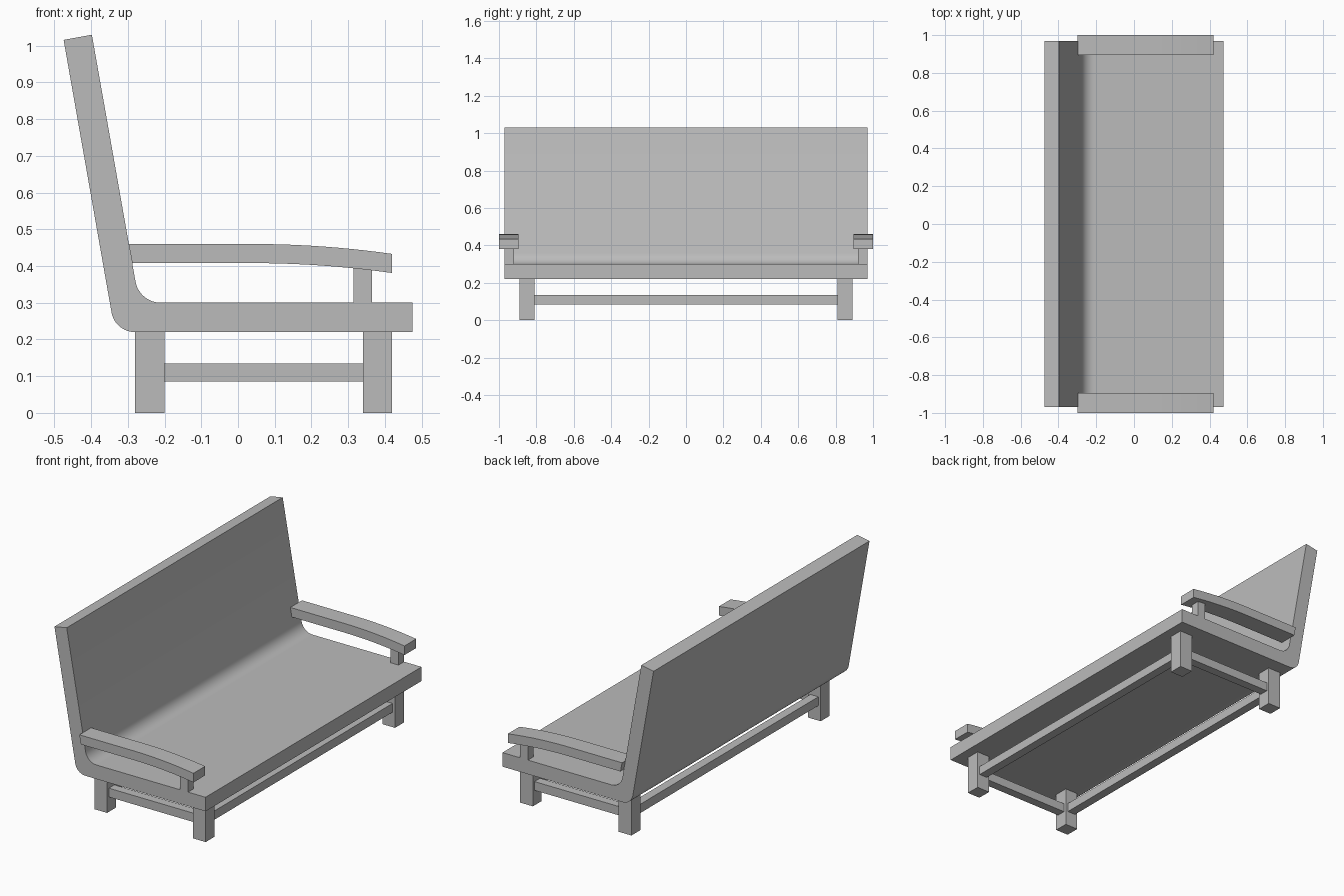
import bpy, bmesh, math
from mathutils import Vector

cube = bpy.data.objects.get("Cube")
if cube:
    bpy.data.objects.remove(cube, do_unlink=True)

GREY = (0.5, 0.5, 0.5, 1)
mat = bpy.data.materials.new("light grey")
mat.use_nodes = True
mat.diffuse_color = GREY
mat.node_tree.nodes["Principled BSDF"].inputs["Base Color"].default_value = GREY


def extrude_profile(name, profile, y0, y1, smooth=False):
    """Solid from an x-z outline, extruded along y."""
    bm = bmesh.new()
    face = bm.faces.new([bm.verts.new((x, y0, z)) for x, z in profile])
    ext = bmesh.ops.extrude_face_region(bm, geom=[face])
    moved = [v for v in ext["geom"] if isinstance(v, bmesh.types.BMVert)]
    bmesh.ops.translate(bm, vec=(0, y1 - y0, 0), verts=moved)
    bmesh.ops.recalc_face_normals(bm, faces=bm.faces)
    me = bpy.data.meshes.new(name)
    bm.to_mesh(me)
    bm.free()
    me.materials.append(mat)
    ob = bpy.data.objects.new(name, me)
    bpy.context.collection.objects.link(ob)
    if smooth:
        bpy.ops.object.select_all(action="DESELECT")
        ob.select_set(True)
        bpy.context.view_layer.objects.active = ob
        bpy.ops.object.shade_smooth_by_angle(angle=math.radians(30))
    return ob


def box(name, x0, x1, y0, y1, z0, z1):
    return extrude_profile(name, [(x0, z0), (x1, z0), (x1, z1), (x0, z1)], y0, y1)


def fillet(before, corner, after, radius, steps=12):
    """Arc points rounding a corner between two straight runs."""
    c = Vector(corner)
    a, b = (Vector(before) - c).normalized(), (Vector(after) - c).normalized()
    half = a.angle(b) / 2
    centre = c + (a + b).normalized() * radius / math.sin(half)
    start = c + a * radius / math.tan(half) - centre
    end = c + b * radius / math.tan(half) - centre
    sweep = start.angle(end)
    return [centre + (start * math.sin(sweep * (1 - i / steps))
                      + end * math.sin(sweep * i / steps)) / math.sin(sweep)
            for i in range(steps + 1)]


# Seat and leaning back in one bent slab
back_top, front_top = (-0.475, 1.016), (-0.398, 1.03)
seat_low, seat_high = (0.475, 0.22), (0.475, 0.30)
shell = [seat_low, seat_high]
shell += fillet(seat_high, (-0.269, 0.30), front_top, 0.07)
shell += [front_top, back_top]
shell += fillet(back_top, (-0.335, 0.22), seat_low, 0.065)
extrude_profile("seat_and_back", shell, -0.97, 0.97, smooth=True)

# Armrest outline: level at the rear, drooping toward the front
BEND, TIP, DROP, STEPS = 0.04, 0.42, 0.027, 10
curve = [(BEND + (TIP - BEND) * i / STEPS, DROP * (i / STEPS) ** 2)
         for i in range(STEPS + 1)]
arm = [(-0.298, 0.46)] + [(x, 0.46 - d) for x, d in curve]
arm += [(x, 0.408 - d) for x, d in reversed(curve)] + [(-0.288, 0.408)]

LEG, HALF_RAIL = 0.08, 0.025
RAIL_Z = (0.085, 0.135)
for side, s in (("right", -1), ("left", 1)):
    extrude_profile(side + "_armrest", arm, s * 0.895, s, smooth=True)
    box(side + "_armrest_post", 0.315, 0.365, s * 0.92, s * 0.97, 0.30, 0.40)
    # Legs and the short rail joining them
    for end, x in (("rear", -0.28), ("front", 0.34)):
        box(f"{end}_{side}_leg", x, x + LEG, s * 0.81, s * 0.89, 0, 0.22)
    y = s * 0.85
    box(side + "_rail", -0.20, 0.34, y - HALF_RAIL, y + HALF_RAIL, *RAIL_Z)

# Long rails
for end, x in (("rear", -0.24), ("front", 0.38)):
    box(end + "_rail", x - HALF_RAIL, x + HALF_RAIL, -0.81, 0.81, *RAIL_Z)
